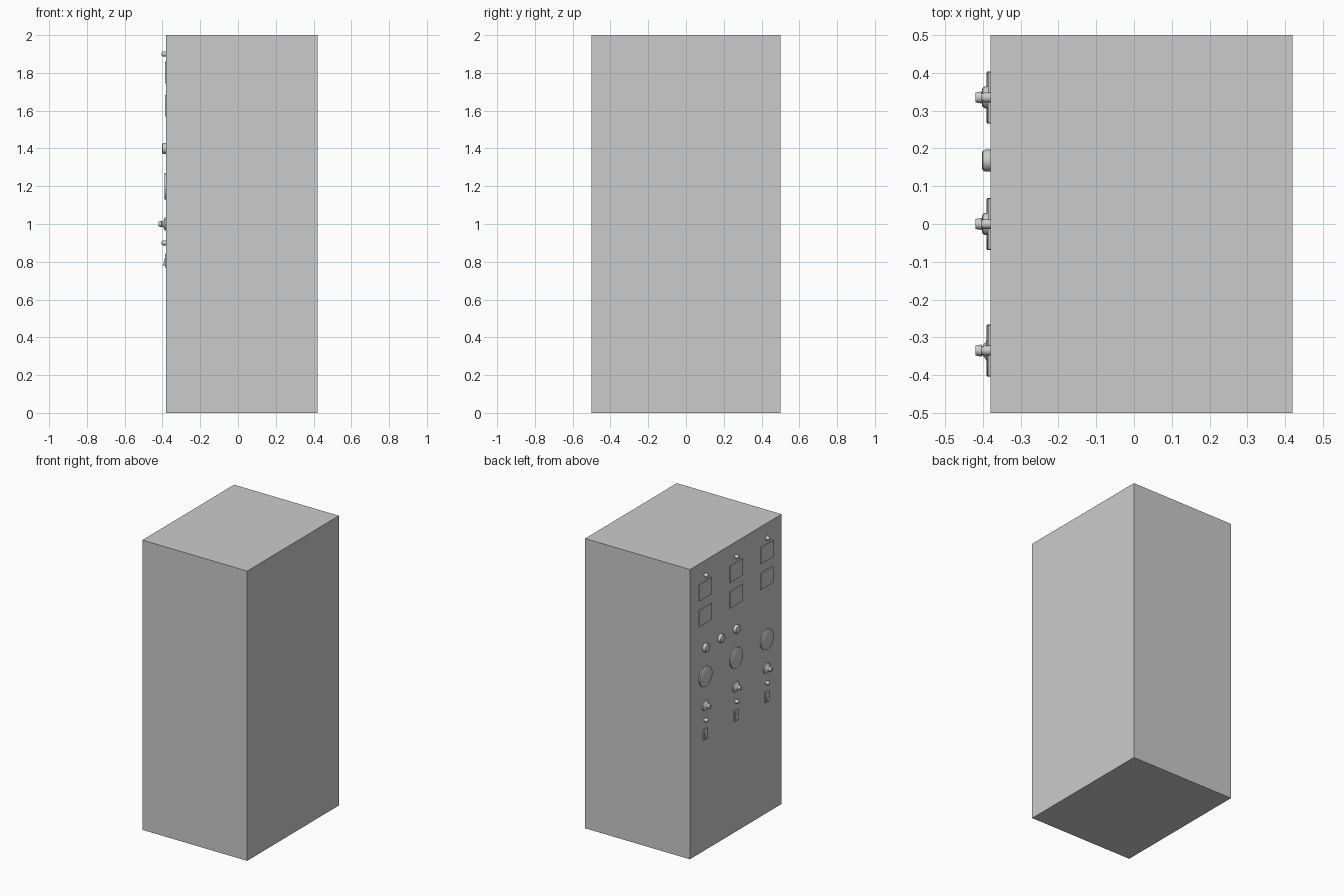
import bpy
import bmesh
from math import pi, cos, sin
from mathutils import Matrix

if "Cube" in bpy.data.objects:
    bpy.data.objects.remove(bpy.data.objects["Cube"], do_unlink=True)

grey = bpy.data.materials.new("cabinet grey")
grey.use_nodes = True
grey.diffuse_color = (0.6, 0.6, 0.6, 1)
grey.node_tree.nodes["Principled BSDF"].inputs["Base Color"].default_value = (0.6, 0.6, 0.6, 1)

PANEL = -0.38                  # x of the instrument face
COLUMNS = {"left": 0.335, "middle": 0.0, "right": -0.335}


def finish(name, bm, smooth=False):
    bmesh.ops.recalc_face_normals(bm, faces=bm.faces)
    mesh = bpy.data.meshes.new(name)
    bm.to_mesh(mesh)
    bm.free()
    mesh.materials.append(grey)
    obj = bpy.data.objects.new(name, mesh)
    bpy.context.collection.objects.link(obj)
    if smooth:
        bpy.ops.object.select_all(action="DESELECT")
        obj.select_set(True)
        bpy.context.view_layer.objects.active = obj
        bpy.ops.object.shade_smooth_by_angle(angle=pi / 5)
    return obj


def box(name, low, high):
    bm = bmesh.new()
    bmesh.ops.create_cube(bm, size=1)
    for v in bm.verts:
        v.co = [a + (b - a) * (c + 0.5) for a, b, c in zip(low, high, v.co)]
    return finish(name, bm)


def turned(name, y, z, profile, sides=24):
    """Revolve (radius, height above panel) pairs around an axis pointing out of the panel."""
    bm = bmesh.new()
    rings = []
    for r, h in profile:
        rings.append([bm.verts.new((PANEL - h, y + r * cos(2 * pi * i / sides),
                                    z + r * sin(2 * pi * i / sides))) for i in range(sides)])
    for a, b in zip(rings, rings[1:]):
        for i in range(sides):
            j = (i + 1) % sides
            bm.faces.new((a[i], a[j], b[j], b[i]))
    bm.faces.new(rings[0])
    bm.faces.new(rings[-1])
    return finish(name, bm, smooth=True)


def rocker(name, y, z):
    """Thin wedge whose lower end sticks out."""
    side = [(0.006, 0.033), (0.009, 0.004), (0.019, -0.022), (0.006, -0.026)]
    bm = bmesh.new()
    ends = [[bm.verts.new((PANEL - h, y + w, z + dz)) for h, dz in side] for w in (-0.01, 0.01)]
    for end in ends:
        bm.faces.new(end)
    for i in range(4):
        j = (i + 1) % 4
        bm.faces.new((ends[0][i], ends[0][j], ends[1][j], ends[1][i]))
    return finish(name, bm)


# Profiles of the round fittings
LAMP = [(0.013, 0), (0.013, 0.016), (0.011, 0.021), (0.006, 0.025)]
GAUGE = [(0.069, 0), (0.069, 0.008), (0.066, 0.01)]
DIAL = [(0.036, 0), (0.035, 0.007), (0.022, 0.013), (0.012, 0.022), (0.016, 0.024), (0.013, 0.04)]
BUTTON = [(0.029, 0), (0.029, 0.014), (0.026, 0.02), (0.02, 0.023)]

# Cabinet body
box("cabinet", (PANEL, -0.5, 0), (0.42, 0.5, 2))

# Three matching columns of instruments
for side, y in COLUMNS.items():
    turned(side + "_upper_lamp", y, 1.9, LAMP)
    for level, z in (("upper", 1.802), ("lower", 1.625)):
        box(f"{side}_{level}_display", (PANEL - 0.006, y - 0.068, z - 0.057),
            (PANEL, y + 0.068, z + 0.057))
    turned(side + "_gauge", y, 1.2, GAUGE, 32)
    turned(side + "_dial", y, 1.0, DIAL)
    turned(side + "_lower_lamp", y, 0.9, LAMP)
    box(side + "_switch_plate", (PANEL - 0.006, y - 0.022, 0.767), (PANEL, y + 0.022, 0.84))
    rocker(side + "_switch_rocker", y, 0.803)

# Row of push buttons above the gauges
for name, y in (("left", 0.335), ("inner", 0.168), ("middle", 0.0)):
    turned(name + "_button", y, 1.4, BUTTON)
